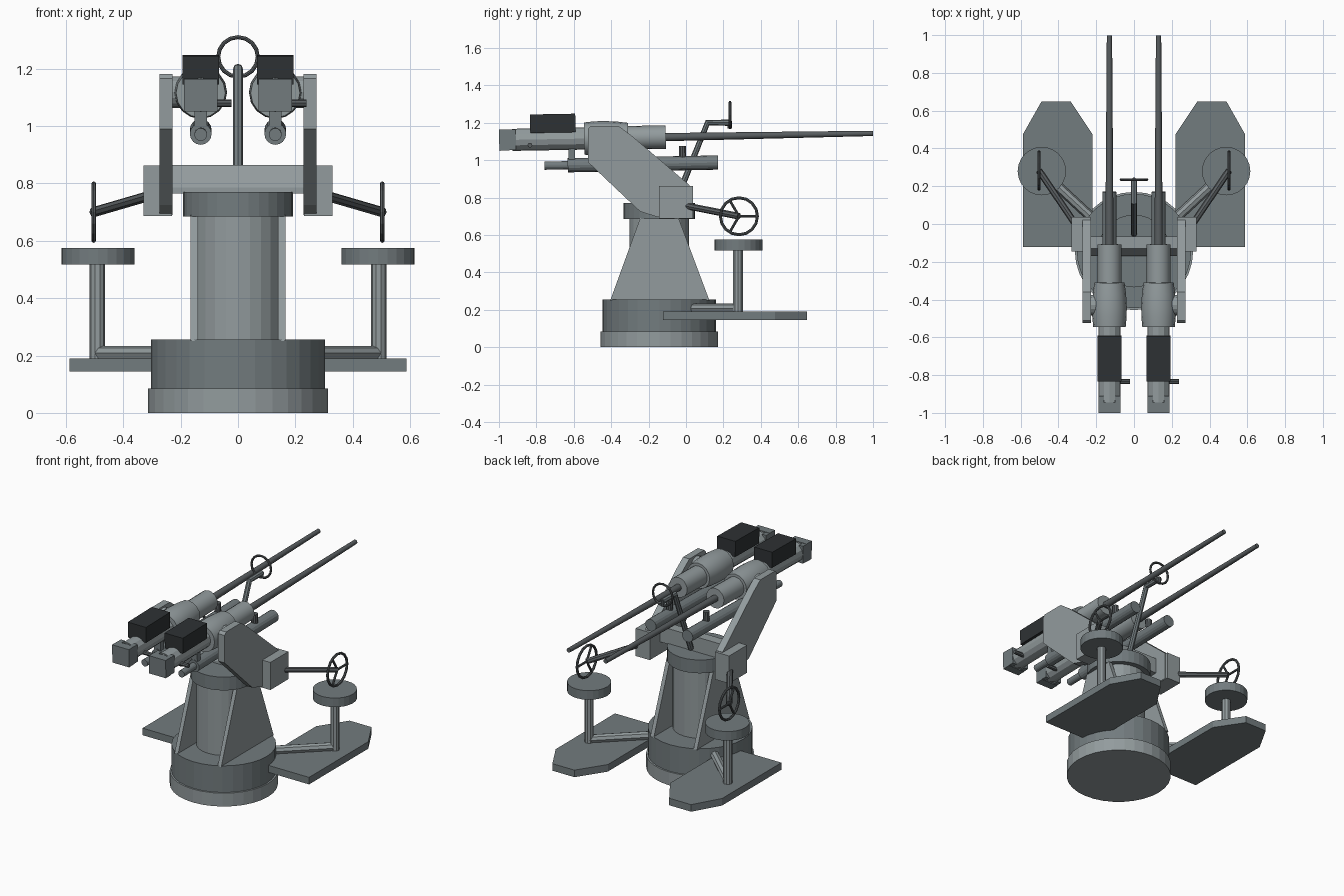
import bpy, bmesh, math
from mathutils import Matrix, Vector

if "Cube" in bpy.data.objects:
    bpy.data.objects.remove(bpy.data.objects["Cube"])


def material(name, *rgb):
    m = bpy.data.materials.new(name)
    m.diffuse_color = (*rgb, 1)
    m.use_nodes = True
    m.node_tree.nodes["Principled BSDF"].inputs["Base Color"].default_value = m.diffuse_color
    return m


light = material("light_grey_paint", .29, .33, .34)
mid = material("mid_grey_paint", .17, .20, .21)
steel = material("gun_steel", .10, .112, .118)
black = material("black_metal", .027, .031, .034)
AXIS = {'x': Matrix(((0, 0, 1), (1, 0, 0), (0, 1, 0))).to_4x4(),
        'y': Matrix(((1, 0, 0), (0, 0, 1), (0, -1, 0))).to_4x4(),
        'z': Matrix.Identity(4)}


def finish(name, bm, mat=light, xf=None, smooth=False):
    bmesh.ops.recalc_face_normals(bm, faces=bm.faces)
    me = bpy.data.meshes.new(name)
    bm.to_mesh(me)
    bm.free()
    ob = bpy.data.objects.new(name, me)
    bpy.context.collection.objects.link(ob)
    me.materials.append(mat)
    if xf:
        ob.matrix_world = xf
    if smooth:
        bpy.context.view_layer.objects.active = ob
        ob.select_set(True)
        bpy.ops.object.shade_smooth_by_angle(angle=math.radians(35))
        ob.select_set(False)
    return ob


def prism(name, pts, axis, lo, hi, **kw):
    """Outline extruded along an axis (x: points are y,z; z: points are x,y)."""
    bm = bmesh.new()
    rings = [[bm.verts.new(AXIS[axis] @ Vector((a, b, h))) for a, b in pts] for h in (lo, hi)]
    n = len(pts)
    for r in rings:
        bm.faces.new(r)
    for i in range(n):
        j = (i + 1) % n
        bm.faces.new((rings[0][i], rings[0][j], rings[1][j], rings[1][i]))
    return finish(name, bm, **kw)


def box(name, x0, x1, y0, y1, z0, z1, **kw):
    return prism(name, [(x0, y0), (x1, y0), (x1, y1), (x0, y1)], 'z', z0, z1, **kw)


def lathe(name, profile, axis, centre, n=24, **kw):
    """Solid of revolution from (radius, height along axis) pairs."""
    bm = bmesh.new()
    c = Vector(centre)
    rings = []
    for r, h in profile:
        rings.append([bm.verts.new(c + AXIS[axis] @ Vector(
            (r * math.cos(math.tau * i / n), r * math.sin(math.tau * i / n), h))) for i in range(n)])
    for a, b in zip(rings, rings[1:]):
        for i in range(n):
            j = (i + 1) % n
            bm.faces.new((a[i], a[j], b[j], b[i]))
    bm.faces.new(rings[0])
    bm.faces.new(rings[-1])
    return finish(name, bm, **kw)


def pipe(name, pts, r, mat=mid, closed=False):
    cu = bpy.data.curves.new(name, 'CURVE')
    cu.dimensions = '3D'
    cu.bevel_depth = r
    cu.bevel_resolution = 2
    cu.use_fill_caps = True
    cu.materials.append(mat)
    sp = cu.splines.new('POLY')
    sp.points.add(len(pts) - 1)
    for p, q in zip(sp.points, pts):
        p.co = (*q, 1)
    sp.use_cyclic_u = closed
    sp.use_smooth = False
    ob = bpy.data.objects.new(name, cu)
    bpy.context.collection.objects.link(ob)
    return ob


def circle(r, n):
    return [(r * math.cos(math.tau * i / n), r * math.sin(math.tau * i / n)) for i in range(n)]


# Pedestal
CY = -0.143
lathe("base_ring", [(.313, 0), (.313, .085)], 'z', (0, CY, 0), 32, mat=light)
lathe("base_drum", [(.303, .085), (.303, .255)], 'z', (0, CY, 0), 32, mat=mid)
lathe("column", [(.16, .25), (.16, .69)], 'z', (0, CY, 0))
lathe("collar", [(.192, .685), (.192, .77)], 'z', (0, CY, 0), 32, mat=mid)
prism("cross_beam", [(-.17, .765), (-.17, .785), (-.13, .865), (-.065, .865), (-.065, .765)],
      'x', -.235, .235)

# Paired carriage parts
for s, side in ((-1, "left"), (1, "right")):
    prism("gusset_" + side, [(-.405, .25), (.125, .25), (-.04, .69), (-.245, .69)],
          'x', s * .14, s * .165)
    box("bracket_" + side, s * .23, s * .33, -.145, .037, .687, .863)
    prism("arm_" + side, [(-.51, 1.182), (-.36, 1.182), (-.29, 1.13), (.02, .865), (.02, .69),
                          (-.15, .695), (-.245, .725), (-.525, .99), (-.525, 1.165)],
          'x', s * .228, s * .273)
    lathe("trunnion_" + side, [(.055, s * .16), (.055, s * .235)], 'x', (0, -.43, 1.118), 16)

    # Operator platform, strut and seat
    prism("foot_plate_" + side, [(s * x, y) for x, y in (
        (.22, -.123), (.22, .475), (.335, .648), (.49, .648), (.588, .475), (.588, -.123))],
        'z', .145, .19, mat=mid)
    pipe("seat_strut_" + side, [(s * .22, .03, .208), (s * .49, .28, .208)], .026, light)
    lathe("seat_post_" + side, [(.027, .185), (.027, .52)], 'z', (s * .49, .278, 0), 10)
    lathe("seat_" + side, [(.128, .517), (.128, .575)], 'z', (s * .488, .28, 0), mat=mid)

    # Hand wheel and its shaft
    hub = (s * .503, .283, .70)
    pipe("wheel_shaft_" + side, [(s * .28, -.045, .765), hub], .018, steel)
    pipe("wheel_rim_" + side, [(hub[0], hub[1] + a, hub[2] + b) for a, b in circle(.099, 16)],
         .008, steel, True)
    for i, (a, b) in enumerate(circle(.099, 3)):
        pipe(f"wheel_spoke_{side}_{i}", [hub, (hub[0], hub[1] + a, hub[2] + b)], .007, steel)

# Sight post and ring
pipe("sight_post", [(0, -.05, .79), (0, .115, 1.2), (0, .24, 1.2)], .017)
pipe("sight_ring", [(a, .235, 1.241 + b) for a, b in circle(.069, 16)], .007, steel, True)
pipe("sight_foot", [(0, .235, 1.17), (0, .235, 1.21)], .012, steel)

# Twin guns, modelled level and tilted up slightly (profiles read front to back along +y)
for gx, side in ((-.13, "left"), (.13, "right")):
    xf = Matrix.Translation((gx, 0, 1.125)) @ Matrix.Rotation(.018, 4, 'X')
    O = (0, 0, 0)
    lathe("barrel_" + side, [(.022, -.12), (.014, .999)], 'y', O, 12, xf=xf, smooth=True, mat=steel)
    lathe("barrel_sleeve_" + side, [(.063, -.33), (.063, -.108)], 'y', O, 16, xf=xf, smooth=True)
    lathe("breech_bulge_" + side, [(.086, -.545), (.091, -.49), (.092, -.44), (.088, -.37), (.08, -.31)],
          'y', O, 16, xf=xf, smooth=True)
    lathe("receiver_" + side, [(.054, -.96), (.054, -.93), (.059, -.93), (.059, -.53)], 'y', O, 12, xf=xf)
    box("end_block_" + side, -.059, .059, -.999, -.945, -.057, .057, xf=xf, mat=mid)
    for k in (-1, 1):
        box(f"end_cheek_{side}_{k}", k * .03, k * .059, -.96, -.91, -.055, .055, xf=xf, mat=mid)
    box("magazine_" + side, -.064, .064, -.832, -.59, .035, .134, mat=black, xf=xf)
    lathe("cocking_handle_" + side, [(.013, .03), (.013, .108)], 'x', (0, -.835, -.03), 8, xf=xf, mat=steel)
    lathe("recoil_cylinder_" + side, [(.022, -.76), (.022, -.635), (.038, -.635), (.038, .168)],
          'y', (0, 0, -.141), 16, xf=xf, mat=mid)
    box("rear_link_" + side, -.022, .022, -.63, -.595, -.13, -.04, xf=xf, mat=mid)
    lathe("front_lug_" + side, [(.02, -.12), (.02, -.05)], 'z', (0, -.02, 0), 10, xf=xf, mat=steel)
